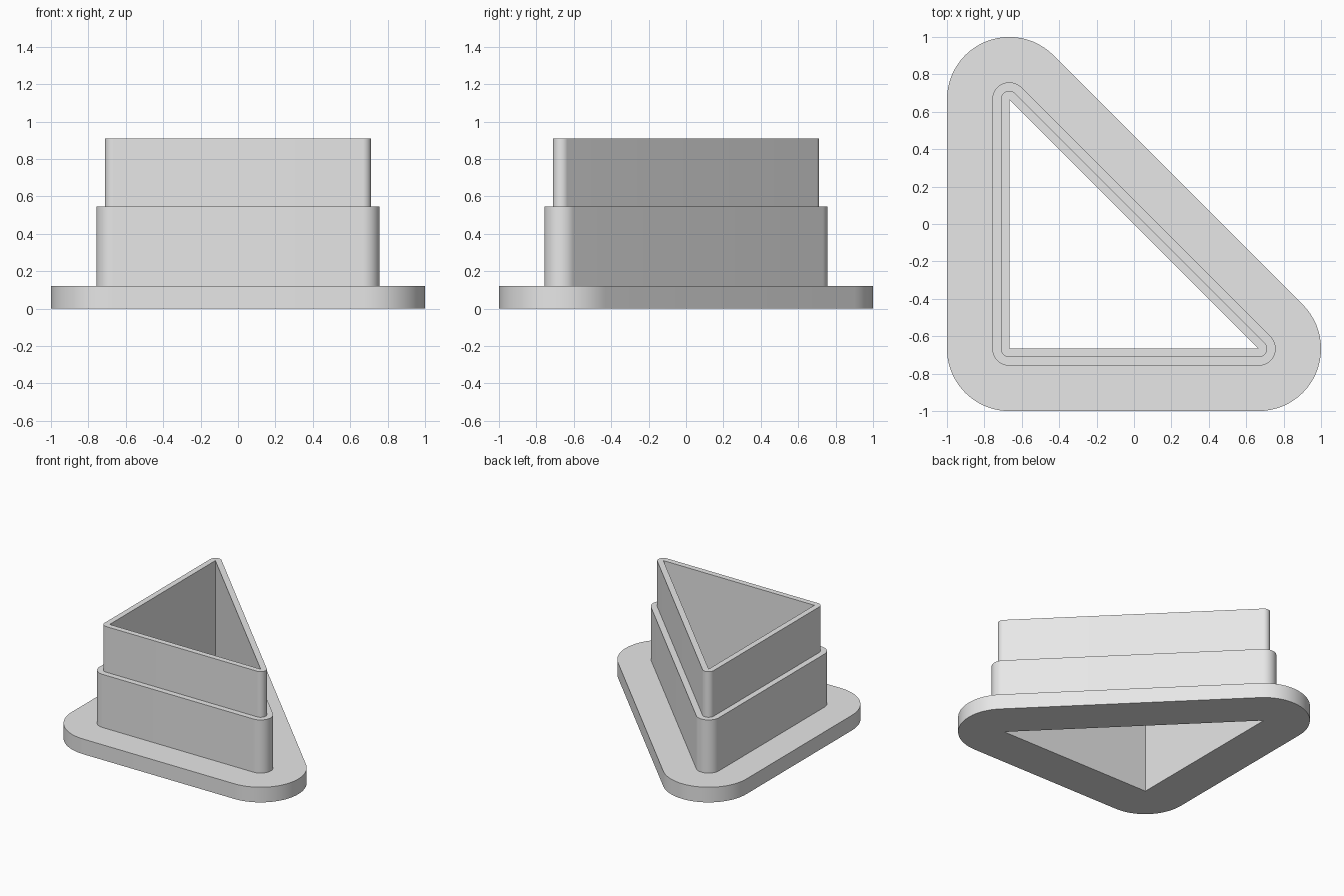
import bpy, bmesh, math
from mathutils import Vector

cube = bpy.data.objects.get("Cube")
if cube:
    bpy.data.objects.remove(cube)

# Plain grey material
grey = bpy.data.materials.new("light_grey")
grey.use_nodes = True
color = (0.8, 0.8, 0.8, 1)
grey.diffuse_color = color
grey.node_tree.nodes["Principled BSDF"].inputs["Base Color"].default_value = color

# Right triangle of the opening: corner, start angle and sweep of its rounding
H = 2 / 3
CORNERS = [((-H, -H), 180, 90), ((H, -H), 270, 135), ((-H, H), 45, 135)]
STEPS = 24


def rounded_triangle(offset):
    """Outline at a constant distance outside the opening."""
    points = []
    for corner, start, sweep in CORNERS:
        for i in range(STEPS + 1):
            a = math.radians(start + sweep * i / STEPS)
            points.append(Vector(corner) + offset * Vector((math.cos(a), math.sin(a))))
    return points


# Wall section as (distance from opening, height): flange, step, thin rim
SECTION = [(0, 0), (H / 2, 0), (H / 2, 0.121), (0.091, 0.121), (0.091, 0.545),
           (0.045, 0.545), (0.045, 0.909), (0, 0.909)]

bm = bmesh.new()
rings = [[bm.verts.new((p.x, p.y, z)) for p in rounded_triangle(d)] for d, z in SECTION]
for k, lower in enumerate(rings):
    upper = rings[(k + 1) % len(rings)]
    for i in range(len(lower)):
        j = (i + 1) % len(lower)
        bm.faces.new((lower[i], lower[j], upper[j], upper[i]))

# The sharp inner corners collapse to single points
bmesh.ops.remove_doubles(bm, verts=bm.verts, dist=0.0001)
bmesh.ops.recalc_face_normals(bm, faces=bm.faces)

mesh = bpy.data.meshes.new("stepped_triangle_cutter")
bm.to_mesh(mesh)
bm.free()
mesh.materials.append(grey)
cutter = bpy.data.objects.new("stepped_triangle_cutter", mesh)
bpy.context.collection.objects.link(cutter)

# Smooth rounded corners, crisp steps
bpy.ops.object.select_all(action="DESELECT")
cutter.select_set(True)
bpy.context.view_layer.objects.active = cutter
bpy.ops.object.shade_smooth_by_angle(angle=math.radians(30))
